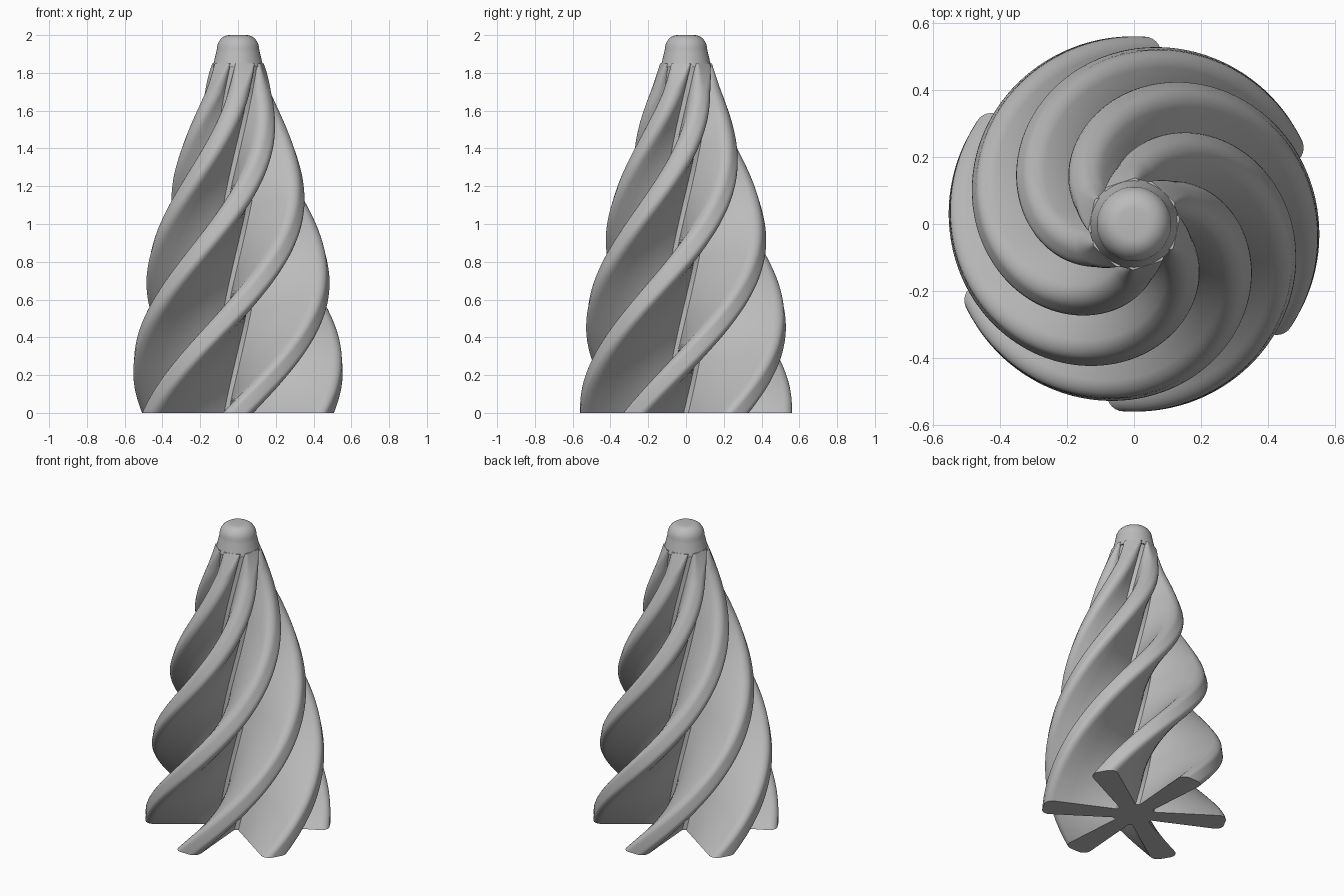
import bpy, bmesh
from math import sin, cos, pi, radians

cube = bpy.data.objects.get("Cube")
if cube:
    bpy.data.objects.remove(cube, do_unlink=True)

ARMS = 6
CORE = 0.115        # distance from the axis to the root of each arm
ROOT = 0.052        # half width of an arm at its root
TOP = 1.85          # height where the arms run out
TWIST = radians(107)  # twist per unit of height
LEVELS = 110

grey = bpy.data.materials.new("light_grey")
grey.use_nodes = True
colour = (0.5, 0.5, 0.5, 1)
grey.diffuse_color = colour
grey.node_tree.nodes["Principled BSDF"].inputs["Base Color"].default_value = colour


def finish(name, bm):
    bmesh.ops.recalc_face_normals(bm, faces=bm.faces)
    mesh = bpy.data.meshes.new(name)
    bm.to_mesh(mesh)
    bm.free()
    mesh.materials.append(grey)
    obj = bpy.data.objects.new(name, mesh)
    bpy.context.collection.objects.link(obj)
    bpy.ops.object.select_all(action="DESELECT")
    obj.select_set(True)
    bpy.context.view_layer.objects.active = obj
    bpy.ops.object.shade_smooth_by_angle(angle=radians(35))
    return obj


def bridge(bm, lower, upper):
    n = len(lower)
    for i in range(n):
        j = (i + 1) % n
        bm.faces.new((lower[i], lower[j], upper[j], upper[i]))


def arm_outline(reach):
    """Half of one arm's section, as (radial, sideways) points from root to tip."""
    half = ROOT + 0.065 * (reach - CORE)
    fillet = min(0.05, (reach - CORE) * 0.7)
    inner, side = reach - fillet, half - fillet
    pts = [(CORE + (inner - CORE) * k / 4, ROOT + (half - ROOT) * k / 4)
           for k in range(4)]
    pts += [(inner + fillet * sin(a), side + fillet * cos(a))
            for a in (pi / 2 * k / 6 for k in range(7))]
    return pts


# Twisted body: a six-armed star section, narrowing and turning as it rises
bm = bmesh.new()
rings = []
for level in range(LEVELS + 1):
    t = level / LEVELS
    z = TOP * t
    half = arm_outline(0.13 + 0.43 * cos(pi / 2 * t ** 1.05))
    section = [(u, -v) for u, v in half] + [(u, v) for u, v in reversed(half)]
    ring = []
    for arm in range(ARMS):
        a = pi / 6 + arm * 2 * pi / ARMS + TWIST * z
        for u, v in section:
            ring.append(bm.verts.new((u * cos(a) - v * sin(a),
                                      u * sin(a) + v * cos(a), z)))
    rings.append(ring)
for lower, upper in zip(rings, rings[1:]):
    bridge(bm, lower, upper)
bm.faces.new(rings[0][::-1])
bm.faces.new(rings[-1])
finish("twisted_body", bm)

# Rounded cap: a short cone closed by a soft dome
profile = [(0.134, 1.83), (0.125, 1.87), (0.115, 1.91)]
profile += [(0.045 + 0.067 * cos(a), 1.925 + 0.075 * sin(a))
            for a in (pi / 2 * k / 8 for k in range(9))]
bm = bmesh.new()
rings = [[bm.verts.new((r * cos(2 * pi * i / 64), r * sin(2 * pi * i / 64), z))
          for i in range(64)] for r, z in profile]
for lower, upper in zip(rings, rings[1:]):
    bridge(bm, lower, upper)
bm.faces.new(rings[0][::-1])
bm.faces.new(rings[-1])
finish("rounded_cap", bm)
